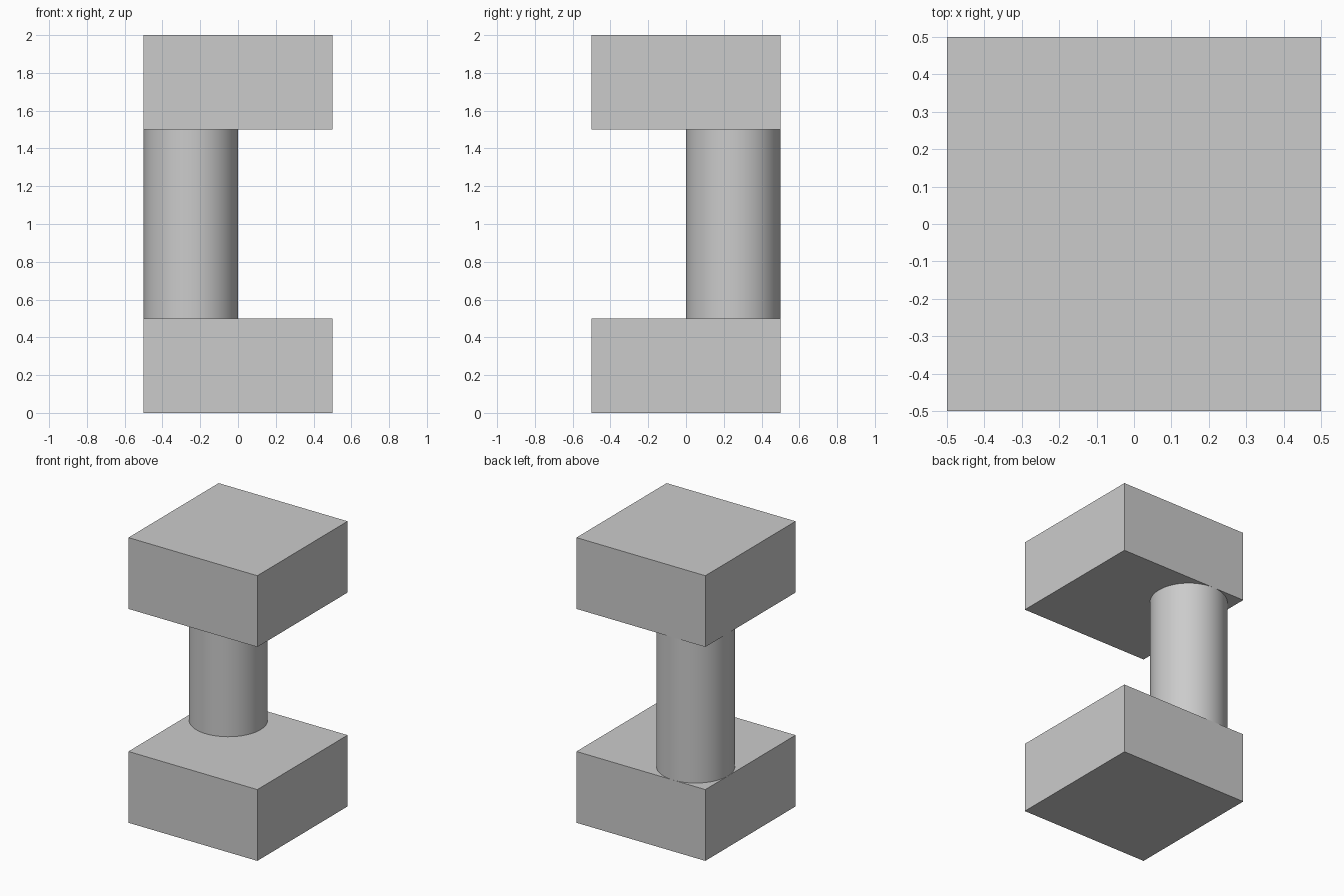
import bpy
import math

cube = bpy.data.objects.get("Cube")
if cube:
    bpy.data.objects.remove(cube, do_unlink=True)

# Single plain grey
grey = bpy.data.materials.new("plain_grey")
grey.use_nodes = True
colour = (0.6, 0.6, 0.6, 1.0)
grey.diffuse_color = colour
grey.node_tree.nodes["Principled BSDF"].inputs["Base Color"].default_value = colour


def finish(name):
    obj = bpy.context.object
    obj.name = name
    obj.data.materials.append(grey)
    return obj


def block(name, z):
    bpy.ops.mesh.primitive_cube_add(size=1, location=(0, 0, z))
    obj = finish(name)
    obj.scale.z = 0.5
    bpy.ops.object.transform_apply(location=False, rotation=False, scale=True)


# Square blocks at the bottom and top
block("lower_block", 0.25)
block("upper_block", 1.75)

# Round column set into the back corner
bpy.ops.mesh.primitive_cylinder_add(vertices=64, radius=0.25, depth=1,
                                    location=(-0.25, 0.25, 1))
finish("corner_column")
bpy.ops.object.shade_smooth_by_angle(angle=math.radians(30))
